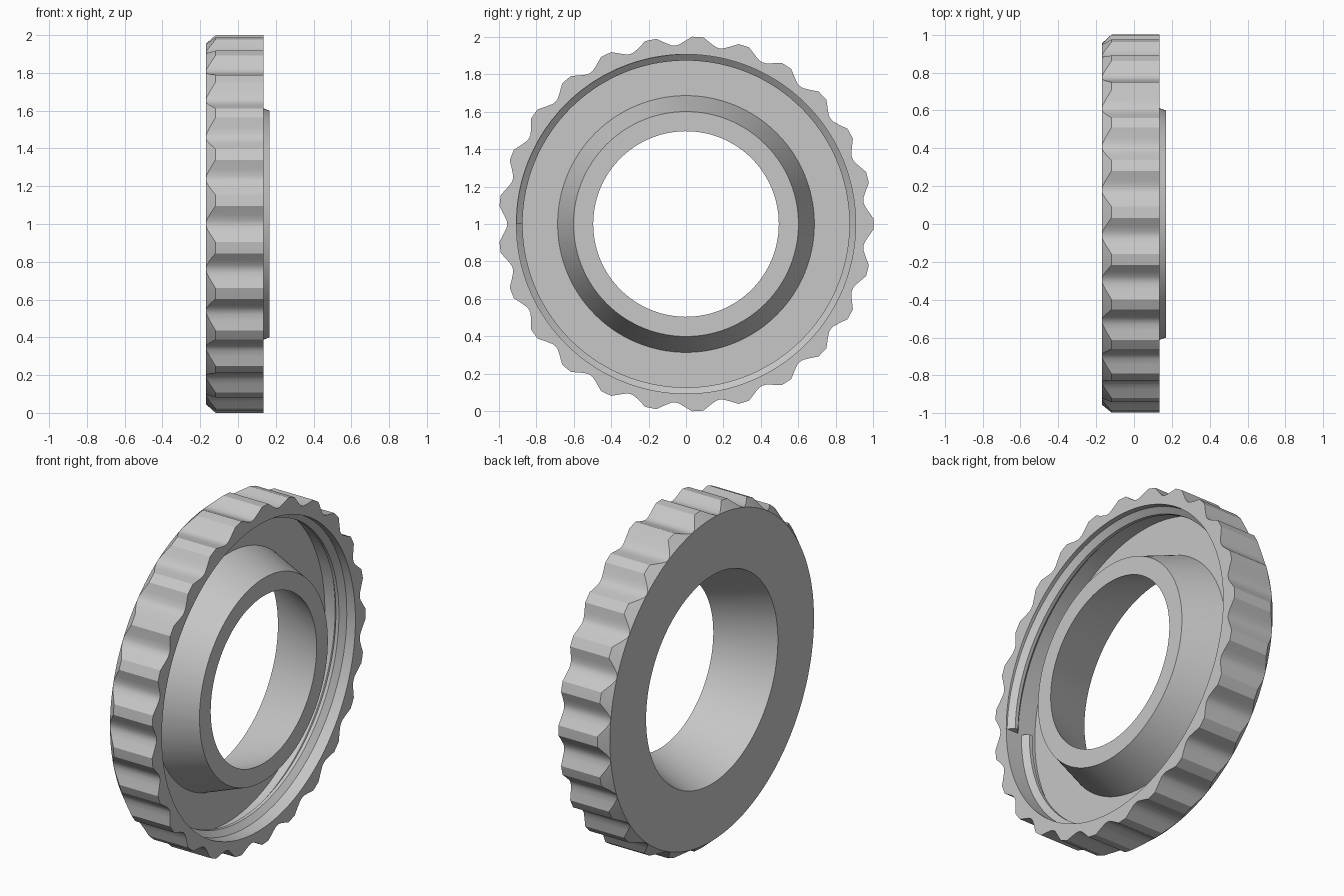
import bpy
import bmesh
from math import cos, sin, pi, radians

cube = bpy.data.objects.get("Cube")
if cube:
    bpy.data.objects.remove(cube, do_unlink=True)

TEETH = 25
ROOT = 0.954          # radius between the grips
FRONT, BACK, FLOOR, HUB_TOP = 0.135, -0.17, -0.065, 0.168

grey = bpy.data.materials.new("plain_grey")
grey.use_nodes = True
colour = (0.57, 0.57, 0.57, 1)
grey.diffuse_color = colour
grey.node_tree.nodes["Principled BSDF"].inputs["Base Color"].default_value = colour


def polar(x, r, a):
    return (x, r * cos(a), 1 + r * sin(a))


def skin(bm, loops, wrap):
    """Bridge equal sections; wrap joins the last section to the first."""
    n = len(loops[0])
    for i in range(len(loops) if wrap else len(loops) - 1):
        a, b = loops[i], loops[(i + 1) % len(loops)]
        for j in range(n):
            k = (j + 1) % n
            bm.faces.new((a[j], a[k], b[k], b[j]))


def finish(bm, name):
    bmesh.ops.remove_doubles(bm, verts=bm.verts[:], dist=0.0002)
    bmesh.ops.recalc_face_normals(bm, faces=bm.faces[:])
    mesh = bpy.data.meshes.new(name)
    bm.to_mesh(mesh)
    bm.free()
    obj = bpy.data.objects.new(name, mesh)
    bpy.context.collection.objects.link(obj)
    mesh.materials.append(grey)
    bpy.ops.object.select_all(action='DESELECT')
    obj.select_set(True)
    bpy.context.view_layer.objects.active = obj
    bpy.ops.object.shade_smooth_by_angle(angle=radians(24))


# Scalloped ring: one closed section per angle, following the grip outline
half_tooth = [(0, 1.0), (0.12, 1.0), (0.3, 0.972), (0.42, 0.957)]
tooth = half_tooth + [(0.5, ROOT)] + [(1 - t, r) for t, r in half_tooth[:0:-1]]

bm = bmesh.new()
sections = []
for i in range(TEETH):
    for t, r in tooth:
        a = (i + t) * 2 * pi / TEETH
        profile = [
            (FRONT, r),                           # outer rim
            (BACK + (r - ROOT) * 1.1, r),         # chamfer cuts the grips
            (BACK, ROOT),
            (BACK, 0.616),                        # tapered bore
            (HUB_TOP, 0.495),
            (HUB_TOP, 0.60),                      # conical hub
            (FLOOR, 0.685),
            (FLOOR, 0.905),                       # recess
            (FRONT, 0.905),
        ]
        sections.append([bm.verts.new(polar(x, rad, a)) for x, rad in profile])
skin(bm, sections, True)
finish(bm, "scalloped_ring")

# Internal thread: tapered section swept inward along one helix turn
bm = bmesh.new()
steps, pitch = 128, 0.1
ridge = [(-0.04, 0.907), (-0.01, 0.872), (0.01, 0.872), (0.04, 0.907)]
sections = []
for i in range(steps + 1):
    turn = i / steps
    a = pi - turn * 2 * pi
    x0 = 0.09 - pitch * turn
    sections.append([bm.verts.new(polar(x0 + dx, r, a)) for dx, r in ridge])
skin(bm, sections, False)
bm.faces.new(sections[0])
bm.faces.new(sections[-1])
finish(bm, "inner_thread")
